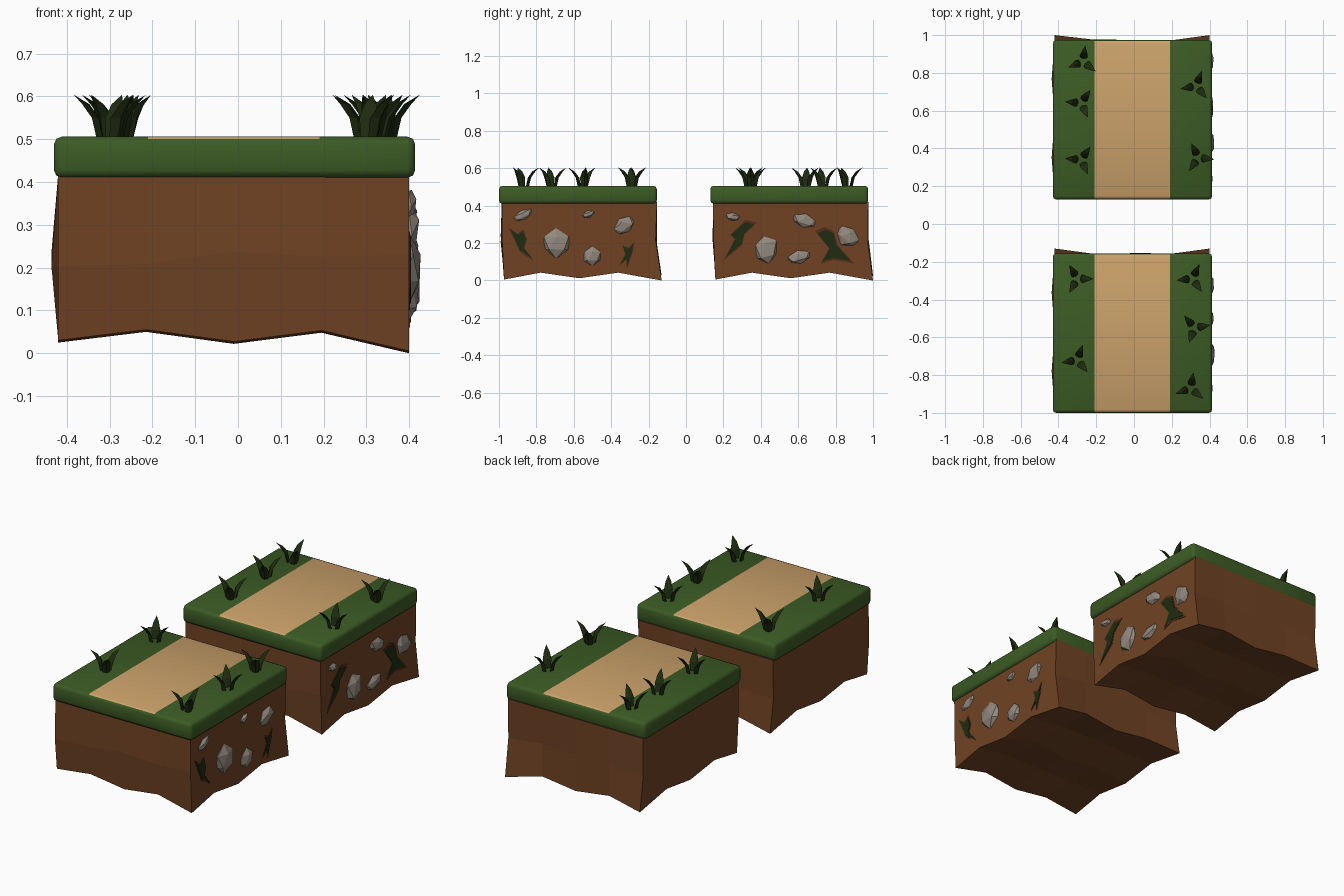
import bpy, bmesh, math, random
from mathutils import Vector, Matrix

if "Cube" in bpy.data.objects:
    bpy.data.objects.remove(bpy.data.objects["Cube"])

random.seed(4)

def mat(name, rgb):
    m = bpy.data.materials.new(name)
    m.diffuse_color = (*rgb, 1)
    m.use_nodes = True
    m.node_tree.nodes["Principled BSDF"].inputs["Base Color"].default_value = m.diffuse_color
    return m

GRASS = mat("grass green", (0.045, 0.105, 0.018))
SAND = mat("path sand", (0.60, 0.36, 0.145))
SOIL = mat("soil brown", (0.160, 0.055, 0.017))
STONE = mat("stone grey", (0.29, 0.25, 0.21))
BLADE = mat("dark blade green", (0.013, 0.024, 0.005))
RIM = mat("crack brown", (0.085, 0.030, 0.010))

def finish(bm, name, *mats):
    bmesh.ops.recalc_face_normals(bm, faces=bm.faces)
    me = bpy.data.meshes.new(name)
    bm.to_mesh(me)
    bm.free()
    for m in mats:
        me.materials.append(m)
    ob = bpy.data.objects.new(name, me)
    bpy.context.collection.objects.link(ob)
    return ob

def cut(bm, co, no):
    bmesh.ops.bisect_plane(bm, geom=bm.verts[:] + bm.edges[:] + bm.faces[:],
                           plane_co=co, plane_no=no)

# Soil: gridded box with a ragged underside
def soil(name, dy):
    bm = bmesh.new()
    bmesh.ops.create_cube(bm, size=1)
    for t in (-0.25, 0, 0.25):
        cut(bm, (t, 0, 0), (1, 0, 0))
        cut(bm, (0, t, 0), (0, 1, 0))
    cut(bm, (0, 0, 0), (0, 0, 1))
    zx = (0.025, 0.05, 0.022, 0.048, 0.0)
    zy = (0.005, 0.042, 0.012, 0.042, 0.0)
    for v in bm.verts:
        i, j = round((v.co.x + 0.5) * 4), round((v.co.y + 0.5) * 4)
        k = round((v.co.z + 0.5) * 2)
        x, y = -0.42 + 0.205 * i, -0.985 + 0.2075 * j
        z = (min(zx[i] + zy[j], 0.065), 0.22, 0.42)[k]
        if k == 0:
            if j == 0:
                y += 0.012
            if j == 4:
                y = -0.13 if i in (0, 4) else -0.158
        if k == 1:
            if i == 0 and j in (1, 3):
                x -= 0.016
            if j in (0, 4):
                y += random.uniform(-0.008, 0.002)
            z += random.uniform(-0.02, 0.02)
        v.co = (x, y + dy, z)
    finish(bm, name, SOIL)

# Turf slab with rounded edges, path strip cut into its top
def turf(name, dy):
    bm = bmesh.new()
    bmesh.ops.create_cube(bm, size=1)
    for v in bm.verts:
        v.co = (-0.008 + v.co.x * 0.844, -0.578 + dy + v.co.y * 0.844,
                0.458 + v.co.z * 0.096)
    bmesh.ops.bevel(bm, geom=bm.edges[:], offset=0.018, segments=2,
                    profile=0.5, affect='EDGES')
    for x in (-0.21, 0.19):
        cut(bm, (x, 0, 0), (1, 0, 0))
    for f in bm.faces:
        c = f.calc_center_median()
        f.material_index = int(c.z > 0.5 and -0.21 < c.x < 0.19)
    ob = finish(bm, name, GRASS, SAND)
    bpy.context.view_layer.objects.active = ob
    ob.select_set(True)
    bpy.ops.object.shade_smooth_by_angle(angle=math.radians(50))
    ob.select_set(False)

# Grass tuft: three folded blades curving outward
def tuft(name, x, y, start):
    bm = bmesh.new()
    for n in range(3):
        a = math.radians(start + 120 * n)
        d = Vector((math.cos(a), math.sin(a), 0))
        s = Vector((-d.y, d.x, 0))
        rings = []
        for r, z, w in ((0.018, 0.498, 0.016), (0.03, 0.55, 0.022), (0.053, 0.582, 0.014)):
            c = Vector((x, y, z)) + d * r
            rings.append([bm.verts.new(p) for p in (c - s * w, c + d * 0.012, c + s * w, c - d * 0.005)])
        tip = bm.verts.new(Vector((x, y, 0.604)) + d * 0.085)
        for lo, hi in zip(rings, rings[1:]):
            for q in range(4):
                p = (q + 1) % 4
                bm.faces.new((lo[q], lo[p], hi[p], hi[q]))
        for q in range(4):
            bm.faces.new((rings[2][q], rings[2][(q + 1) % 4], tip))
        bm.faces.new(rings[0])
    finish(bm, name, BLADE)

# Faceted stone half buried in the right side
def stone(name, y, z, ry, rz, turn):
    bm = bmesh.new()
    bmesh.ops.create_icosphere(bm, subdivisions=1, radius=1)
    for v in bm.verts:
        v.co *= random.uniform(0.9, 1.12)
    rx = 0.012 + 0.27 * min(ry, rz)
    m = (Matrix.Translation((0.4, y, z)) @ Matrix.Rotation(math.radians(turn), 4, 'X')
         @ Matrix.Diagonal((rx, ry, rz, 1)))
    bmesh.ops.transform(bm, matrix=m, verts=bm.verts)
    finish(bm, name, STONE)

# Thin plate on the right side, shaped by a (y, z) outline
def plate(name, pts, top, material):
    bm = bmesh.new()
    f = bm.faces.new([bm.verts.new((0.398, y, z)) for y, z in pts])
    ext = bmesh.ops.extrude_face_region(bm, geom=[f])
    for v in ext["geom"]:
        if isinstance(v, bmesh.types.BMVert):
            v.co.x = top
    finish(bm, name, material)

def crack(name, pts):
    cy = sum(p[0] for p in pts) / len(pts)
    cz = sum(p[1] for p in pts) / len(pts)
    plate(name + "_rim", pts, 0.402, RIM)
    plate(name + "_moss", [(cy + (y - cy) * 0.85, cz + (z - cz) * 0.85) for y, z in pts],
          0.404, BLADE)

for side, dy in (("front", 0), ("back", 1.13)):
    soil(side + "_soil", dy)
    turf(side + "_turf", dy)

for n, t in enumerate(((-0.27, 0.86, -38), (-0.28, 0.64, 55), (-0.28, 0.34, 55),
                       (0.33, 0.73, 70), (0.34, 0.35, -5), (-0.30, -0.29, 0),
                       (-0.30, -0.72, -50), (0.31, -0.29, 65), (0.32, -0.55, 10),
                       (0.30, -0.87, -40))):
    tuft(f"grass_tuft_{n}", *t)

for n, s in enumerate(((-0.87, 0.35, 0.055, 0.026, 25), (-0.695, 0.2, 0.08, 0.076, 0),
                       (-0.52, 0.355, 0.035, 0.018, 20), (-0.33, 0.295, 0.066, 0.045, 40),
                       (-0.50, 0.13, 0.055, 0.055, 0), (0.25, 0.34, 0.04, 0.022, -10),
                       (0.43, 0.165, 0.066, 0.08, 10), (0.635, 0.32, 0.066, 0.034, -15),
                       (0.605, 0.125, 0.065, 0.033, 15), (0.865, 0.235, 0.064, 0.052, -40))):
    stone(f"stone_{n}", *s)

cracks = (
    ((-0.95, 0.285), (-0.90, 0.25), (-0.87, 0.275), (-0.85, 0.22), (-0.865, 0.17),
     (-0.81, 0.10), (-0.89, 0.155), (-0.915, 0.21)),
    ((-0.36, 0.075), (-0.325, 0.14), (-0.34, 0.19), (-0.305, 0.175), (-0.275, 0.21),
     (-0.285, 0.15), (-0.30, 0.11), (-0.315, 0.06), (-0.32, 0.11)),
    ((0.20, 0.105), (0.26, 0.22), (0.235, 0.245), (0.32, 0.325), (0.38, 0.31),
     (0.315, 0.25), (0.30, 0.19)),
    ((0.69, 0.265), (0.74, 0.285), (0.79, 0.265), (0.81, 0.19), (0.90, 0.09),
     (0.79, 0.11), (0.72, 0.09), (0.765, 0.17)),
)
for n, pts in enumerate(cracks):
    crack(f"side_crack_{n}", pts)
